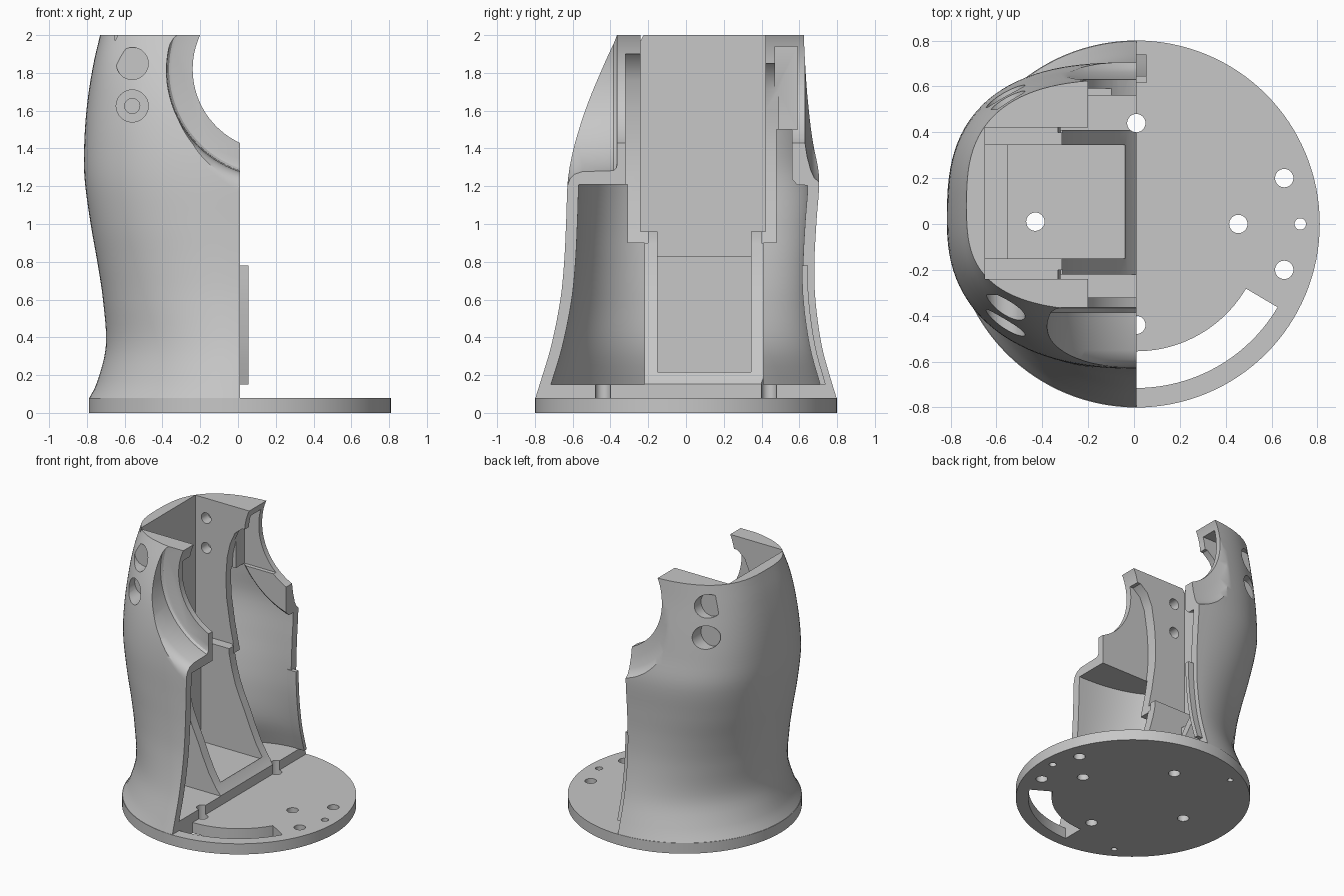
import bpy, bmesh, math

old = bpy.data.objects.get("Cube")
if old:
    bpy.data.objects.remove(old, do_unlink=True)

grey = bpy.data.materials.new("plain_grey")
grey.use_nodes = True
colour = (0.57, 0.57, 0.57, 1)
grey.diffuse_color = colour
grey.node_tree.nodes["Principled BSDF"].inputs["Base Color"].default_value = colour


def loft(name, rings):
    """Skin matching rings of points and close both ends."""
    bm = bmesh.new()
    loops = [[bm.verts.new(p) for p in ring] for ring in rings]
    for a, b in zip(loops, loops[1:]):
        for i in range(len(a)):
            j = (i + 1) % len(a)
            bm.faces.new((a[i], a[j], b[j], b[i]))
    bm.faces.new(loops[0][::-1])
    bm.faces.new(loops[-1])
    bmesh.ops.recalc_face_normals(bm, faces=bm.faces)
    mesh = bpy.data.meshes.new(name)
    bm.to_mesh(mesh)
    bm.free()
    ob = bpy.data.objects.new(name, mesh)
    ob.data.materials.append(grey)
    bpy.context.collection.objects.link(ob)
    return ob


def place(u, v, w, axis):
    return (u, w, v) if axis == "y" else (u, v, w)


def prism(name, points, axis, lo, hi):
    return loft(name, [[place(u, v, w, axis) for u, v in points] for w in (lo, hi)])


def box(name, x, y, z):
    return prism(name, [(x[0], y[0]), (x[1], y[0]), (x[1], y[1]), (x[0], y[1])], "z", *z)


def turned(name, cu, cv, profile, axis, n=32):
    """Solid of revolution: profile is a list of (position along axis, radius)."""
    angles = [2 * math.pi * i / n for i in range(n)]
    return loft(name, [[place(cu + r * math.cos(t), cv + r * math.sin(t), w, axis)
                        for t in angles] for w, r in profile])


def cut(target, *cutters):
    """Subtract each cutter, then discard it."""
    bpy.context.view_layer.objects.active = target
    for c in cutters:
        c.hide_render = True
        m = target.modifiers.new("cut", "BOOLEAN")
        m.operation, m.solver, m.object = "DIFFERENCE", "EXACT", c
        bpy.ops.object.modifier_apply(modifier=m.name)
        bpy.data.objects.remove(c, do_unlink=True)


def finish(ob):
    """Smooth shading, and the small offset that centres the whole model."""
    ob.location.x = .01
    bpy.ops.object.select_all(action="DESELECT")
    ob.select_set(True)
    bpy.context.view_layer.objects.active = ob
    bpy.ops.object.shade_smooth_by_angle(angle=math.radians(30))


# Shell outline: height, side, front and back reach, front and back squareness
KEYS = [
    (.08, .797, .797, .797, 2, 2), (.15, .76, .775, .775, 1.95, 1.95),
    (.35, .71, .715, .72, 1.95, 1.85), (.6, .725, .665, .685, 2.1, 2),
    (.8, .755, .645, .68, 2.2, 2.2), (1, .79, .635, .69, 2.3, 2.45),
    (1.25, .823, .625, .705, 2.35, 2.7), (1.45, .823, .60, .68, 2.4, 2.8),
    (1.65, .807, .55, .66, 2.5, 2.8), (1.85, .775, .46, .64, 2.8, 2.8),
    (2, .74, .38, .63, 3, 2.8)]


def outline(z):
    """Smoothly interpolated shell outline at a height."""
    i = max(k for k in range(len(KEYS) - 1) if k == 0 or KEYS[k][0] <= z)
    a, b = KEYS[i], KEYS[i + 1]
    p, q = KEYS[max(i - 1, 0)], KEYS[min(i + 2, len(KEYS) - 1)]
    h = b[0] - a[0]
    t = (z - a[0]) / h
    out = []
    for k in range(1, len(a)):
        m0 = (b[k] - p[k]) / (b[0] - p[0]) * h
        m1 = (q[k] - a[k]) / (q[0] - a[0]) * h
        d = b[k] - a[k]
        out.append(a[k] + t * (m0 + t * (3 * d - 2 * m0 - m1 + t * (m0 + m1 - 2 * d))))
    return out


def half_ring(z, inset=0, reach=0):
    side, front, back, n_front, n_back = outline(z)
    yc = .1 * max(0, z - 1.2)
    pts = []
    steps = 56
    for i in range(steps + 1):
        t = math.pi * (i / steps - .5)
        s, c = math.sin(t), max(math.cos(t), 0)
        span, n = (back - inset - yc, n_back) if s > 0 else (front - inset + yc, n_front)
        pts.append((-(side - inset) * c ** (2 / n),
                    yc + math.copysign(abs(s) ** (2 / n), s) * span, z))
    if reach:
        pts += [(reach, pts[-1][1], z), (reach, pts[0][1], z)]
    return pts


def levels(lo, hi, n):
    return [lo + (hi - lo) * i / n for i in range(n + 1)]


AX, AZ = .18, 1.82   # centre of the round notch

# Half shell
shell = loft("half_shell", [half_ring(z) for z in levels(.08, 2, 44)])

# Side cavities, leaving the central block, the front roof and the rear notch wall
cavity = loft("cavity", [half_ring(z, .06, .3) for z in levels(.15, 1.5, 28)])
cut(cavity,
    box("lower_block", (-1, 1), (-.22, .41), (.1, .95)),
    box("upper_block", (-1, 1), (-.31, .48), (.9, 1.7)),
    box("front_roof", (-1, 1), (-1, 0), (1.21, 1.7)),
    turned("notch_wall", AX, AZ, [(.56, .61), (.59, .64), (1, .65)], "y", 96))

# Curved front edge of the ribs
rib = [(.4, .152), (0, .152), (-.04, .2), (-.1, .3), (-.15, .41), (-.19, .51),
       (-.235, .61), (-.275, .71), (-.305, .82), (-.325, .92), (-.325, 1.1), (.4, 1.1)]


def arched_slot(top):
    """Side profile of the bulging, round-topped slots beside the pocket."""
    return [(.4, .9), (-.33, .9), (-.37, 1.1), (-.4, 1.3), (-.405, 1.45), (-.395, 1.6),
            (-.37, top - .14), (-.33, top - .05), (-.27, top), (.4, top)]


cut(shell, cavity,
    box("main_pocket", (-.66, .5), (-.24, .42), (.96, 2.2)),
    box("lower_pocket", (-.56, -.05), (-.15, .345), (.2, .9)),
    box("pocket_step", (-.66, .5), (-.15, .345), (.83, 1.1)),
    prism("rib_edge", rib, "y", -.23, .42),
    prism("front_slot", arched_slot(1.9), "y", -.32, -.2),
    prism("rear_slot", arched_slot(1.85), "y", .4, .49),
    box("rear_chamber", (-.37, .5), (.47, .56), (1.1, 1.55)),
    box("rear_recess", (-.37, .5), (.47, .59), (1.5, 1.94)),
    turned("round_notch", AX, AZ, [(-1, .43), (1, .43)], "y", 96),
    turned("front_scoop", AX, AZ, [(-.365, .54), (-.37, .555), (-.385, .567), (-.55, .572),
                                   (-.59, .585), (-.615, .61), (-.63, .65), (-.9, .68)], "y", 96),
    turned("back_scoop", AX, AZ, [(.62, .3), (.628, .42), (.642, .5), (.662, .57),
                                  (.68, .605), (.71, .63), (.9, .64)], "y", 96))

# Counterbored screw holes through both side walls
for z in (1.625, 1.85):
    cut(shell,
        turned("screw_hole", -.57, z, [(-1, .04), (1, .04)], "y"),
        turned("front_bore", -.57, z, [(-1, .085), (-.31, .085)], "y"),
        turned("back_bore", -.57, z, [(.5, .085), (1, .085)], "y"))

# Round base plate with curved slot
base = turned("base_plate", 0, 0, [(0, .8), (.08, .8)], "z", 128)
arc = [math.radians(a) for a in levels(-90, -30.5, 20)]
sector = [(.715 * math.cos(a), .715 * math.sin(a)) for a in arc]
sector += [(.555 * math.cos(a), .555 * math.sin(a)) for a in reversed(arc)]
cut(base, prism("curved_slot", sector, "z", -.1, .2))

# Screw holes shared by the base and shell floor
for x, y in ((0, .44), (0, -.44), (-.44, .01)):
    for part in (base, shell):
        cut(part, turned("floor_hole", x, y, [(-.1, .04), (.25, .04)], "z"))
for x, y, r in ((.645, .2, .04), (.645, -.2, .04), (.445, 0, .04),
                (.715, 0, .025), (-.35, .617, .02), (-.35, -.617, .02)):
    cut(base, turned("base_hole", x, y, [(-.1, r), (.2, r)], "z"))

# Locating tab on the rear seam
rings = []
for z in levels(.15, .78, 12):
    y = outline(z)[2] - .035
    rings.append([(-.03, y, z), (.045, y, z), (.045, y - .03, z), (-.03, y - .03, z)])
tab = loft("rear_tab", rings)

for part in (shell, base, tab):
    finish(part)
